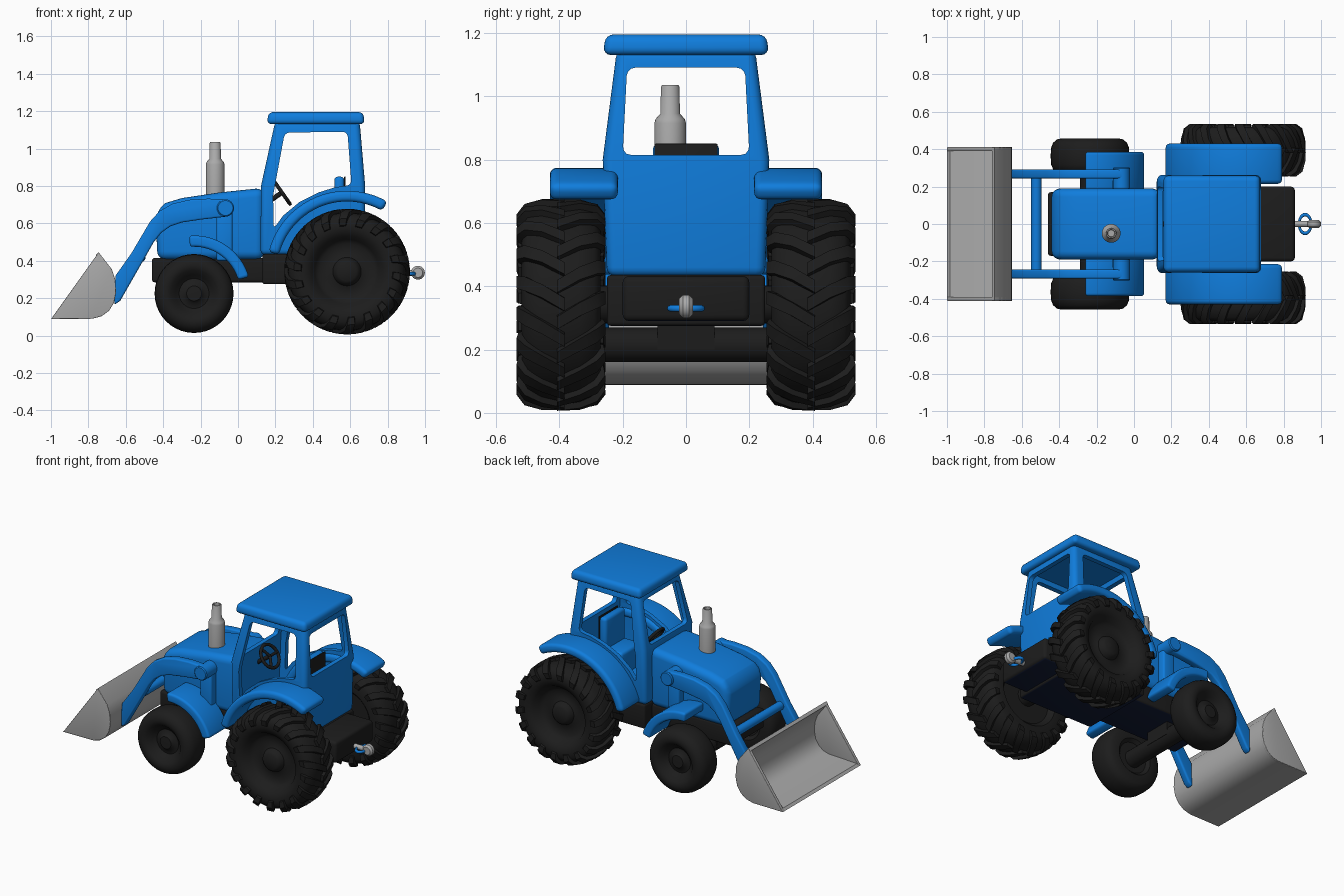
import bpy, bmesh, math
from mathutils import Matrix

if "Cube" in bpy.data.objects:
    bpy.data.objects.remove(bpy.data.objects["Cube"])


def material(name, rgb):
    m = bpy.data.materials.new(name)
    m.diffuse_color = (*rgb, 1)
    m.use_nodes = True
    m.node_tree.nodes["Principled BSDF"].inputs["Base Color"].default_value = m.diffuse_color
    return m


BLUE = material("blue", (0.005, 0.205, 0.72))
BLACK = material("black", (0.012, 0.012, 0.012))
GREY = material("grey", (0.40, 0.40, 0.40))
NAVY = material("dark navy", (0.006, 0.011, 0.035))


def finish(bm, name, mat, bevel=0, mirror=False, seg=3):
    bmesh.ops.recalc_face_normals(bm, faces=bm.faces)
    if bevel:
        sharp = [e for e in bm.edges if len(e.link_faces) == 2 and e.calc_face_angle() > math.radians(35)]
        bmesh.ops.bevel(bm, geom=sharp, offset=bevel, segments=seg, profile=0.5,
                        affect='EDGES', clamp_overlap=True)
    me = bpy.data.meshes.new(name)
    bm.to_mesh(me)
    bm.free()
    ob = bpy.data.objects.new(name, me)
    bpy.context.collection.objects.link(ob)
    me.materials.append(mat)
    me.shade_smooth()
    me.set_sharp_from_angle(angle=math.radians(40))
    if mirror:
        m = ob.modifiers.new("mirror", 'MIRROR')
        m.use_axis = (False, True, False)
        m.use_mirror_merge = False
    return ob


def add_loft(bm, rings):
    vs = [[bm.verts.new(p) for p in r] for r in rings]
    n = len(vs[0])
    for a, b in zip(vs, vs[1:]):
        for i in range(n):
            bm.faces.new((a[i], a[(i + 1) % n], b[(i + 1) % n], b[i]))
    bm.faces.new(vs[0])
    bm.faces.new(vs[-1])


def loft(name, mat, rings, **kw):
    bm = bmesh.new()
    add_loft(bm, rings)
    return finish(bm, name, mat, **kw)


def prism(name, mat, pts, y0, y1, **kw):
    return loft(name, mat, [[(x, y, z) for x, z in pts] for y in (y0, y1)], **kw)


def rect(x0, x1, y0, y1, z):
    return [(x0, y0, z), (x1, y0, z), (x1, y1, z), (x0, y1, z)]


def box(name, mat, x0, x1, y0, y1, z0, z1, **kw):
    return loft(name, mat, [rect(x0, x1, y0, y1, z0), rect(x0, x1, y0, y1, z1)], **kw)


def arc(cx, cz, r, a0, a1, n=22):
    angles = [math.radians(a0 + (a1 - a0) * i / n) for i in range(n + 1)]
    return [(cx + r * math.cos(a), cz + r * math.sin(a)) for a in angles]


def fender(name, cx, cz, r0, r1, a0, a1, y0, y1):
    pts = arc(cx, cz, r1, a0, a1) + arc(cx, cz, r0, a1, a0)
    prism(name, BLUE, pts, y0, y1, bevel=0.022, mirror=True, seg=4)


def add_lathe(bm, prof, n):
    # profile of (radius, y) turned about the y axis, ends on the axis
    rings = []
    for r, y in prof:
        if r == 0:
            rings.append([bm.verts.new((0, y, 0))] * n)
        else:
            rings.append([bm.verts.new((r * math.cos(t), y, r * math.sin(t)))
                          for t in (2 * math.pi * i / n for i in range(n))])
    for a, b in zip(rings, rings[1:]):
        for i in range(n):
            j = (i + 1) % n
            bm.faces.new(list(dict.fromkeys((a[i], a[j], b[j], b[i]))))


def lathe(name, mat, prof, loc, n=32, matrix=None, lugs=None, mirror=False):
    bm = bmesh.new()
    add_lathe(bm, prof, n)
    if lugs:
        lugs(bm)
    bm.transform(Matrix.Translation(loc) @ (matrix or Matrix()))
    return finish(bm, name, mat, mirror=mirror)


def rod(name, mat, r, y0, y1, loc, matrix=None, mirror=False, c=0.006):
    prof = [(0, y0), (r - c, y0), (r, y0 + c), (r, y1 - c), (r - c, y1), (0, y1)]
    return lathe(name, mat, prof, loc, 24, matrix, mirror=mirror)


# --- rear wheels with chunky curved lugs
def rear_lugs(bm):
    # stations: base y, base r, top y, top r, sweep angle, half width
    st = [(-0.012, 0.30, -0.012, 0.336, 0.0, 0.075), (0.06, 0.30, 0.06, 0.333, 0.13, 0.08),
          (0.10, 0.285, 0.115, 0.318, 0.21, 0.09), (0.11, 0.265, 0.14, 0.285, 0.25, 0.09),
          (0.115, 0.24, 0.134, 0.248, 0.27, 0.08)]
    count = 18
    for side in (1, -1):
        for k in range(count):
            t0 = 2 * math.pi * (k + (0.5 if side < 0 else 0)) / count
            rings = []
            for by, br, ty, tr, sw, w in st:
                ring = []
                for y, r, d in ((by, br, -w), (by, br, w), (ty, tr, w * 0.8), (ty, tr, -w * 0.8)):
                    t = t0 + sw + d
                    ring.append((r * math.cos(t), side * y, r * math.sin(t)))
                rings.append(ring)
            add_loft(bm, rings)


rear = [(0, 0.10), (0.05, 0.098), (0.066, 0.085), (0.076, 0.06), (0.10, 0.05), (0.15, 0.053), (0.172, 0.07),
        (0.19, 0.105), (0.23, 0.124), (0.27, 0.122), (0.298, 0.105), (0.314, 0.06), (0.317, 0),
        (0.314, -0.06), (0.298, -0.105), (0.27, -0.125), (0.2, -0.122), (0.17, -0.09), (0, -0.09)]
lathe("rear_wheels", BLACK, rear, (0.583, 0.395, 0.342), 48, lugs=rear_lugs, mirror=True)

# --- front wheels
front = [(0, 0.065), (0.04, 0.063), (0.055, 0.045), (0.08, 0.04), (0.1, 0.058), (0.125, 0.087), (0.15, 0.095),
         (0.175, 0.09), (0.197, 0.072), (0.208, 0.045), (0.211, 0), (0.208, -0.045), (0.197, -0.072),
         (0.175, -0.09), (0.12, -0.09), (0.1, -0.07), (0, -0.065)]
lathe("front_wheels", BLACK, front, (-0.235, 0.363, 0.225), 40, mirror=True)

# --- axles and chassis
rod("front_axle", BLACK, 0.055, -0.31, 0.31, (-0.235, 0, 0.215))
rod("rear_axle", BLACK, 0.06, -0.33, 0.33, (0.583, 0, 0.342))
box("front_support", BLACK, -0.29, -0.18, -0.09, 0.09, 0.2, 0.32)
for part in (box("front_chassis", BLACK, -0.46, 0.25, -0.17, 0.17, 0.285, 0.415, bevel=0.015),
             box("cab_base", BLACK, 0.13, 0.68, -0.25, 0.25, 0.275, 0.435, bevel=0.012),
             box("rear_block", BLACK, 0.60, 0.86, -0.2, 0.2, 0.29, 0.432, bevel=0.02)):
    part.data.materials.append(NAVY)
    for f in part.data.polygons:
        f.material_index = int(f.normal.z < -0.9)  # dark underside

# --- engine hood
prism("hood", BLUE, [(-0.43, 0.405), (-0.44, 0.62), (-0.43, 0.675), (-0.39, 0.708), (-0.30, 0.735), (-0.1, 0.765),
                     (0.14, 0.79), (0.14, 0.405)], -0.19, 0.19, bevel=0.045, seg=5)

# --- cab shell, hollowed and cut for the windows
cab = loft("cab", BLUE, [rect(0.12, 0.68, -0.25, 0.25, 0.43), rect(0.123, 0.68, -0.263, 0.263, 0.8),
                         rect(0.20, 0.65, -0.218, 0.218, 1.15)], bevel=0.03, seg=4)
cutters = [
    loft("cut_inside", BLUE, [rect(0.15, 0.65, -0.22, 0.22, 0.5), rect(0.153, 0.65, -0.233, 0.233, 0.8),
                              rect(0.225, 0.622, -0.19, 0.19, 1.12)]),
    prism("cut_sides", BLUE, [(0.25, 1.085), (0.585, 1.09), (0.607, 0.805), (0.52, 0.793), (0.43, 0.765),
                              (0.33, 0.715), (0.24, 0.64), (0.19, 0.57), (0.188, 0.75)], -0.5, 0.5, bevel=0.025),
    loft("cut_ends", BLUE, [[(x, -0.2, 0.815), (x, 0.2, 0.815), (x, 0.186, 1.09), (x, -0.186, 1.09)]
                            for x in (0.0, 0.9)], bevel=0.025)]
for c in cutters:
    c.hide_render = True
    m = cab.modifiers.new(c.name, 'BOOLEAN')
    m.object, m.operation, m.solver = c, 'DIFFERENCE', 'EXACT'
dg = bpy.context.evaluated_depsgraph_get()
baked = bpy.data.meshes.new_from_object(cab.evaluated_get(dg))
cab.modifiers.clear()
cab.data = baked
baked.shade_smooth()
baked.set_sharp_from_angle(angle=math.radians(35))
for c in cutters:
    bpy.data.objects.remove(c)

loft("roof", BLUE, [rect(0.155, 0.678, -0.262, 0.262, 1.13), rect(0.163, 0.67, -0.254, 0.254, 1.195)],
     bevel=0.025, seg=4)

# --- seat
box("seat_cushion", BLUE, 0.40, 0.57, -0.105, 0.105, 0.49, 0.65, bevel=0.02)
box("seat_back", BLUE, 0.515, 0.568, -0.105, 0.105, 0.6, 0.85, bevel=0.02)
box("seat_rear_panel", BLACK, 0.567, 0.576, -0.1, 0.1, 0.52, 0.85, bevel=0.004)

# --- steering wheel
tilt = Matrix.Rotation(math.radians(55), 4, 'Y')
bpy.ops.mesh.primitive_torus_add(location=(0.235, 0, 0.765), rotation=(0, math.radians(55), 0),
                                 major_radius=0.075, minor_radius=0.01, major_segments=28, minor_segments=8)
wheel = bpy.context.object
wheel.name = "steering_wheel"
wheel.data.materials.append(BLACK)
wheel.data.shade_smooth()
for i in range(3):
    rod("steering_spoke", BLACK, 0.009, 0, 0.075, (0.235, 0, 0.765),
        tilt @ Matrix.Rotation(i * math.tau / 3, 4, 'Z'), c=0.002)
rod("steering_column", BLACK, 0.013, 0, 0.13, (0.235, 0, 0.765), tilt @ Matrix.Rotation(-math.pi / 2, 4, 'X'))

# --- fenders
fender("rear_fenders", 0.583, 0.342, 0.375, 0.432, 60, 166, 0.215, 0.43)
fender("front_fenders", -0.235, 0.23, 0.245, 0.305, 16, 95, 0.18, 0.385)

# --- exhaust
lathe("exhaust", GREY, [(0, 0.72), (0.05, 0.72), (0.05, 0.915), (0.046, 0.928), (0.031, 0.945), (0.029, 1.03),
                        (0.026, 1.035), (0.02, 1.035), (0.018, 1.0), (0, 1.0)],
      (-0.122, -0.05, 0), 28, Matrix.Rotation(math.pi / 2, 4, 'X'))

# --- loader arms, pivots and cross bar
prism("loader_arms", BLUE, [(-0.03, 0.70), (-0.06, 0.728), (-0.16, 0.732), (-0.26, 0.726), (-0.35, 0.705),
                            (-0.42, 0.665), (-0.47, 0.61), (-0.57, 0.44), (-0.655, 0.32), (-0.66, 0.165),
                            (-0.63, 0.185), (-0.53, 0.36), (-0.45, 0.50), (-0.41, 0.55), (-0.36, 0.585),
                            (-0.30, 0.605), (-0.2, 0.62), (-0.07, 0.635), (-0.03, 0.655)],
      0.243, 0.292, bevel=0.01, mirror=True)
rod("arm_pivots", BLUE, 0.046, 0.17, 0.303, (-0.067, 0, 0.682), mirror=True)
box("arm_brackets", BLUE, -0.115, -0.03, 0.17, 0.24, 0.4, 0.68, bevel=0.012, mirror=True)
rod("cross_bar", BLUE, 0.028, -0.255, 0.255, (-0.522, 0, 0.42))

# --- bucket: curved shell and two side plates
shell = [(-1.0, 0.088), (-0.78, 0.09), (-0.73, 0.103), (-0.69, 0.132), (-0.663, 0.175), (-0.652, 0.23),
         (-0.656, 0.30), (-0.675, 0.355), (-0.745, 0.445)]
inner = [(-0.76, 0.43), (-0.695, 0.345), (-0.676, 0.295), (-0.672, 0.235), (-0.682, 0.185), (-0.705, 0.147),
         (-0.738, 0.122), (-0.78, 0.11), (-0.985, 0.102)]
prism("bucket_shell", GREY, shell + inner, -0.41, 0.41)
prism("bucket_sides", GREY, shell, 0.39, 0.412, bevel=0.004, mirror=True)

# --- tow hitch
rod("hitch_bar", GREY, 0.016, 0, 0.12, (0.85, 0, 0.335), Matrix.Rotation(-math.pi / 2, 4, 'Z'))
rod("hitch_eye", GREY, 0.037, -0.022, 0.022, (0.962, 0, 0.336), c=0.012)
bpy.ops.mesh.primitive_torus_add(location=(0.915, 0, 0.33), major_radius=0.05, minor_radius=0.01,
                                 major_segments=24, minor_segments=8)
ring = bpy.context.object
ring.name = "hitch_ring"
ring.scale = (0.65, 1, 1)
ring.data.materials.append(BLUE)
ring.data.shade_smooth()
